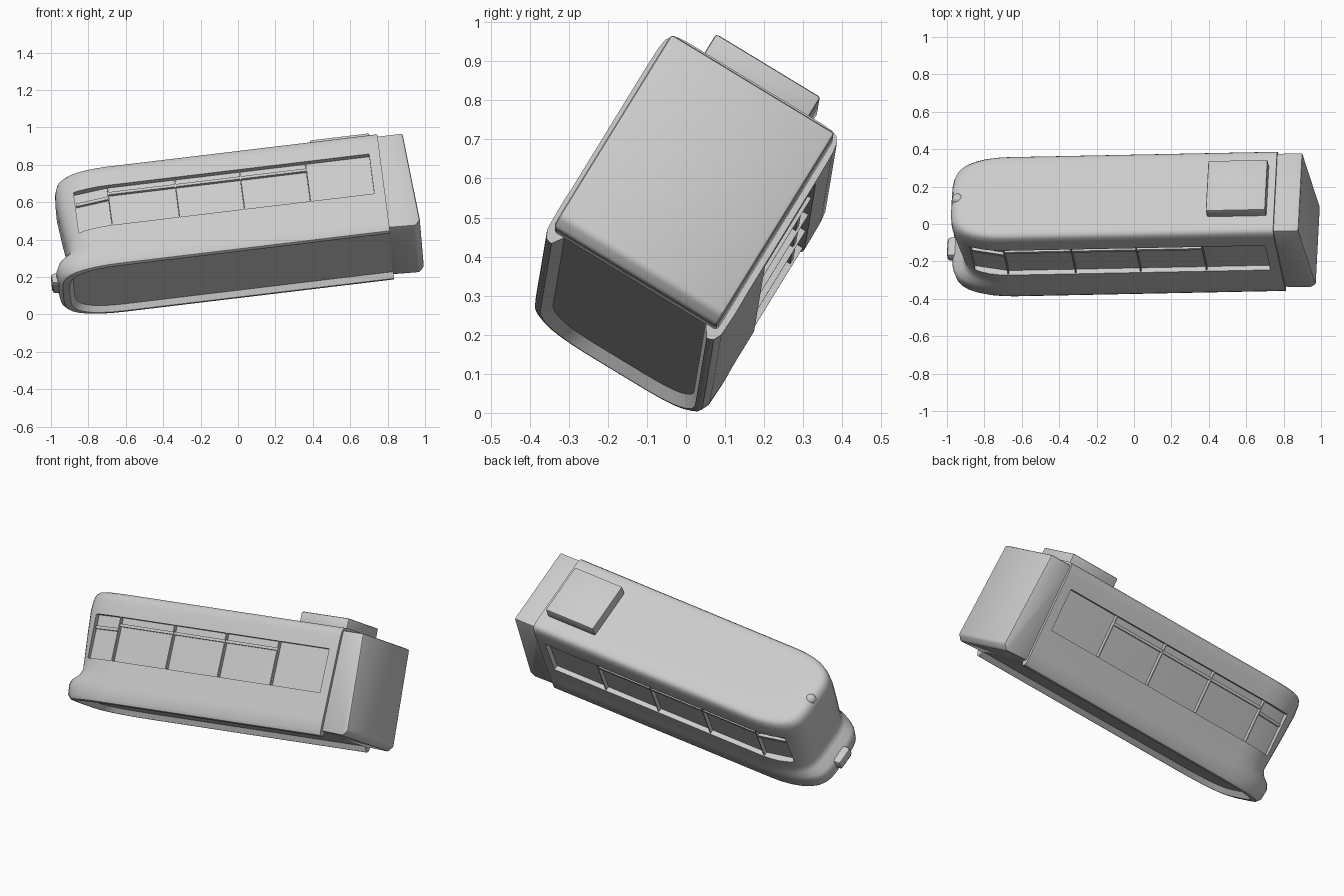
import bpy, bmesh, math
from mathutils import Matrix, Vector

if "Cube" in bpy.data.objects:
    bpy.data.objects.remove(bpy.data.objects["Cube"])

grey = bpy.data.materials.new("plain_grey")
grey.use_nodes = True
grey.diffuse_color = (0.6, 0.6, 0.6, 1)
grey.node_tree.nodes["Principled BSDF"].inputs["Base Color"].default_value = (0.6, 0.6, 0.6, 1)

# Tilted frame of the whole car: length, width, up
along = Vector((0.993, 0.020, 0.119)).normalized()
across = Vector((0.045, 0.854, -0.518))
across = (across - along * across.dot(along)).normalized()
up = along.cross(across)
FRAME = Matrix.Translation((0, 0, 0.482)) @ Matrix((along, across, up)).transposed().to_4x4()


def smooth(obj, angle):
    bpy.ops.object.select_all(action='DESELECT')
    bpy.context.view_layer.objects.active = obj
    obj.select_set(True)
    bpy.ops.object.shade_smooth_by_angle(angle=math.radians(angle))


def finish(name, bm, angle=35, bevel=0):
    bmesh.ops.recalc_face_normals(bm, faces=bm.faces)
    mesh = bpy.data.meshes.new(name)
    bm.to_mesh(mesh)
    bm.free()
    obj = bpy.data.objects.new(name, mesh)
    bpy.context.collection.objects.link(obj)
    mesh.materials.append(grey)
    obj.matrix_world = FRAME
    if bevel:
        mod = obj.modifiers.new("rounding", 'BEVEL')
        mod.width, mod.segments = bevel, 2
        bpy.context.view_layer.objects.active = obj
        bpy.ops.object.modifier_apply(modifier=mod.name)
    smooth(obj, angle)
    return obj


def loft(rings):
    bm = bmesh.new()
    rows = [[bm.verts.new(p) for p in ring] for ring in rings]
    n = len(rows[0])
    for a, b in zip(rows, rows[1:]):
        for i in range(n):
            bm.faces.new((a[i], a[(i + 1) % n], b[(i + 1) % n], b[i]))
    bm.faces.new(rows[0])
    bm.faces.new(rows[-1])
    return bm


def box(name, lo, hi, bevel=0):
    bm = bmesh.new()
    bmesh.ops.create_cube(bm, size=1)
    for v in bm.verts:
        v.co = [(a + b) / 2 + c * (b - a) for a, b, c in zip(lo, hi, v.co)]
    return finish(name, bm, bevel=bevel)


def cut(target, rings):
    cutter = finish("cutter", loft(rings))
    cutter.hide_render = True
    mod = target.modifiers.new("cut", 'BOOLEAN')
    mod.object, mod.operation, mod.solver = cutter, 'DIFFERENCE', 'EXACT'
    bpy.context.view_layer.objects.active = target
    bpy.ops.object.modifier_apply(modifier=mod.name)
    bpy.data.objects.remove(cutter)


# Body: plan outlines stacked by height, with a rounded nose
def outline(u, half, front, rear=0.795):
    side = [(rear, half)]
    for deg in (0, 12, 25, 38, 50, 60, 69, 76, 82, 86, 88.5):
        t = math.radians(deg)
        side.append((-0.66 + (front + 0.66) * math.sin(t), half * math.cos(t) ** 0.45))
    return [(l, w, u) for l, w in side] + [(l, -w, u) for l, w in reversed(side)]


levels = [(-0.311, 0.24, -0.95), (-0.306, 0.251, -0.975), (-0.285, 0.261, -0.993),
          (-0.225, 0.263, -1.0), (-0.195, 0.263, -0.985), (-0.17, 0.262, -0.945),
          (-0.135, 0.262, -0.925), (-0.08, 0.262, -0.93), (0.06, 0.262, -0.945),
          (0.2, 0.262, -0.957), (0.26, 0.261, -0.953), (0.29, 0.257, -0.943),
          (0.305, 0.247, -0.925), (0.312, 0.23, -0.905), (0.314, 0.2, -0.87)]
body = finish("car_body", loft([outline(*lv) for lv in levels]))

# Shallow pocket under the floor, open at the rear
cut(body, [outline(-0.33, 0.245, -0.955, 0.9), outline(-0.281, 0.212, -0.915, 0.9)])

# Window bands sunk into both sides
SILL, HEAD, PANE = -0.07, 0.18, 0.233
for s in (1, -1):
    plan = [(0.738, 0.4), (-0.855, 0.4), (-0.855, 0.198), (-0.673, PANE), (0.738, PANE)]
    cut(body, [[(l, s * w, u) for l, w in plan] for u in (SILL, HEAD)])
smooth(body, 35)

# Window posts and upper rails
for s, tag in ((1, "rear"), (-1, "front")):
    a, b = sorted((s * (PANE - 0.01), s * 0.256))
    for l in (-0.673, -0.31, 0.04, 0.395):
        box(tag + "_window_post", (l - 0.003, a, SILL), (l + 0.003, b, HEAD))
    a, b = sorted((s * (PANE - 0.01), s * 0.25))
    box(tag + "_window_rail", (-0.673, a, 0.128), (0.395, b, 0.144))
    rail = [(-0.673, 0.25), (-0.85, 0.215), (-0.85, 0.19), (-0.673, 0.226)]
    finish(tag + "_nose_window_rail",
           loft([[(l, s * w, u) for l, w in rail] for u in (0.1, 0.118)]))

# End block behind the body: leaning profile with a chamfered lower edge
profile = [(0.77, -0.28), (0.935, -0.288), (0.962, -0.258), (0.93, 0.296), (0.77, 0.296)]
finish("end_block", loft([[(l, w, u) for l, u in profile] for w in (-0.245, 0.245)]), bevel=0.01)

# Roof unit
box("roof_unit", (0.435, -0.156, 0.29), (0.755, 0.158, 0.376), bevel=0.008)

# Headlamp and coupler on the nose
bm = bmesh.new()
bmesh.ops.create_uvsphere(bm, u_segments=16, v_segments=10, radius=0.032,
                          matrix=Matrix.Translation((-0.915, 0, 0.288)))
finish("headlamp", bm, 60)
box("coupler", (-1.03, -0.055, -0.262), (-0.95, 0.065, -0.195), bevel=0.018)
